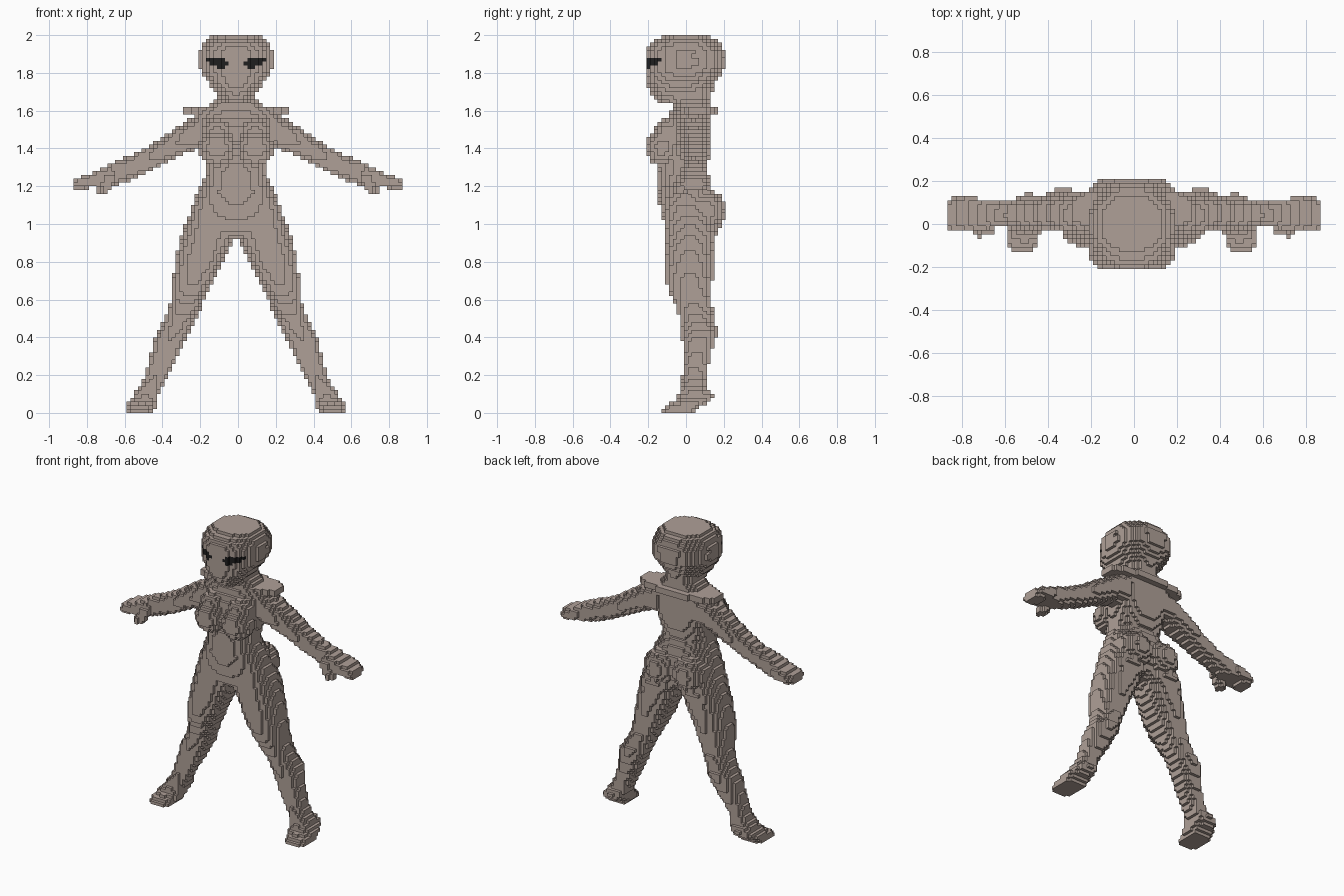
import bpy, bmesh, math
from mathutils import Vector

cube = bpy.data.objects.get("Cube")
if cube:
    bpy.data.objects.remove(cube, do_unlink=True)

S = 0.02        # edge of one block
CX = -0.01      # mirror plane of the body


def material(name, rgb):
    m = bpy.data.materials.new(name)
    m.diffuse_color = (*rgb, 1)
    m.use_nodes = True
    b = m.node_tree.nodes["Principled BSDF"]
    b.inputs["Base Color"].default_value = (*rgb, 1)
    b.inputs["Roughness"].default_value = 0.8
    return m


SKIN = material("taupe skin", (0.43, 0.352, 0.312))
BLACK = material("eye black", (0.013, 0.013, 0.013))

owner = {}      # block index -> part name


def centre(c):
    return Vector((c[0] * S, c[1] * S, (c[2] + 0.5) * S))


def fill(part, lo, hi, inside):
    """Claim every free block in the box whose centre passes the test."""
    rng = [range(math.floor(a / S) - 1, math.ceil(b / S) + 2) for a, b in zip(lo, hi)]
    for i in rng[0]:
        for j in rng[1]:
            for k in rng[2]:
                c = (i, j, k)
                if k >= 0 and c not in owner and inside(centre(c)):
                    owner[c] = part


def loft(part, axis, rows, n=2.2, side=1, cx=CX):
    """Superellipse sections; row = station, then min/max of both other axes."""
    rows = sorted(rows)
    others = [a for a in range(3) if a != axis]

    def inside(p):
        q = Vector(((p.x - cx) * side, p.y, p.z))
        t = q[axis]
        for a, b in zip(rows, rows[1:]):
            if a[0] <= t <= b[0]:
                f = (t - a[0]) / (b[0] - a[0])
                r = [u + (v - u) * f for u, v in zip(a, b)]
                total = 0
                for m, o in enumerate(others):
                    l, h = r[1 + 2 * m], r[2 + 2 * m]
                    total += abs((q[o] - (l + h) / 2) / ((h - l) / 2)) ** n
                return total <= 1
        return False

    fill(part, (-0.9, -0.24, rows[0][0] if axis == 2 else 1.1),
         (0.9, 0.24, rows[-1][0] if axis == 2 else 1.7), inside)


def upright(rows):
    """Turn (z, y front, y back, half width) into symmetric loft rows."""
    return [(z, -w, w, a, b) for z, a, b, w in rows]


def ball(part, pos, rad, side=1, cx=CX):
    pos = Vector((cx + side * pos[0], pos[1], pos[2]))
    fill(part, pos - Vector(rad), pos + Vector(rad),
         lambda p: sum(((p[a] - pos[a]) / rad[a]) ** 2 for a in range(3)) <= 1)


# Head: broad skull narrowing to a small chin
loft("head", 2, upright([
    (2.00, -.11, .12, .13), (1.97, -.17, .165, .165), (1.94, -.20, .195, .185),
    (1.91, -.213, .21, .192), (1.83, -.213, .208, .192), (1.78, -.213, .175, .17),
    (1.74, -.21, .15, .14), (1.70, -.19, .14, .115), (1.67, -.165, .14, .095),
    (1.64, -.14, .13, .07)]), 2.3)

# Torso: neck, chest, waist and hips
loft("torso", 2, upright([
    (1.70, -.08, .14, .105), (1.66, -.08, .14, .105), (1.63, -.08, .14, .15),
    (1.60, -.08, .14, .21), (1.55, -.11, .14, .215), (1.50, -.13, .14, .20),
    (1.40, -.13, .14, .18), (1.33, -.14, .12, .168), (1.27, -.15, .10, .158),
    (1.22, -.15, .12, .175), (1.17, -.15, .14, .205), (1.10, -.14, .15, .228),
    (1.05, -.13, .15, .245), (0.96, -.10, .13, .20), (0.93, -.05, .10, .06)]), 2.3)

# Thin ledge across the shoulders
loft("torso", 2, upright([(1.58, -.04, .165, .285), (1.612, -.04, .165, .285)]), 2.4)

leg = [  # z, inner x, outer x, front y, back y
    (1.12, .01, .225, -.12, .13), (.95, .0, .285, -.113, .165),
    (.90, .025, .302, -.112, .15), (.82, .06, .317, -.112, .145),
    (.70, .115, .337, -.105, .14), (.64, .145, .342, -.09, .14),
    (.57, .18, .352, -.06, .14), (.49, .215, .385, -.03, .15),
    (.44, .235, .415, -.022, .168), (.38, .265, .44, -.02, .155),
    (.30, .305, .455, -.02, .13), (.20, .36, .485, -.02, .105),
    (.13, .395, .52, -.025, .115)]
foot = [
    (.13, .395, .52, -.025, .115), (.10, .41, .54, -.035, .145),
    (.07, .42, .56, -.055, .135), (.04, .425, .58, -.095, .095),
    (.02, .43, .587, -.125, .06), (0, .43, .587, -.125, .05)]
arm = [  # x, front y, back y, bottom z, top z
    (.12, -.06, .13, 1.40, 1.61), (.20, -.06, .13, 1.405, 1.585),
    (.27, -.05, .13, 1.375, 1.545), (.38, -.03, .125, 1.325, 1.475),
    (.48, -.02, .115, 1.27, 1.41), (.59, -.01, .105, 1.225, 1.355),
    (.65, -.02, .11, 1.205, 1.33)]
hand = [
    (.65, -.02, .11, 1.205, 1.33), (.71, -.03, .115, 1.195, 1.30),
    (.78, -.035, .132, 1.19, 1.265), (.83, -.03, .132, 1.185, 1.25),
    (.875, -.025, .095, 1.18, 1.225)]

for side, name in ((1, "left"), (-1, "right")):
    ball("torso", (.10, -.125, 1.405), (.098, .09, .098), side)         # bust
    ball("torso", (.10, -.085, 1.48), (.085, .085, .08), side)          # upper chest
    ball("torso", (.105, .105, 1.07), (.115, .105, .115), side)         # buttock
    ball("head", (.185, .03, 1.86), (.022, .04, .03), side)             # ear
    loft(name + "_leg", 2, leg, 2.3, side)
    loft(name + "_foot", 2, foot, 3, side)
    loft(name + "_arm", 0, arm, 2.3, side, 0)
    loft(name + "_hand", 0, hand, 3, side, 0)
    for step in range(4):                                               # thumb
        f = step / 3
        ball(name + "_hand", (.68 + .04 * f, -.02 - .01 * f, 1.24 - .06 * f),
             (.033, .032, .03), side, 0)

STEPS = [Vector(d) for d in ((1, 0, 0), (-1, 0, 0), (0, 1, 0), (0, -1, 0), (0, 0, 1), (0, 0, -1))]


def open_sides(c):
    return [d for d in STEPS if tuple(int(a + b) for a, b in zip(c, d)) not in owner]


# Eyes: slanted ovals taken from the outer blocks of the face
for c in [c for c, part in owner.items() if part == "head"]:
    p = centre(c)
    u, v = abs(p.x - CX) - .10, p.z - 1.855
    u, v = u * .98 + v * .17, v * .98 - u * .17
    if p.y < -.13 and (u / .056) ** 2 + (v / .026) ** 2 <= 1 and open_sides(c):
        owner[c] = "left_eye" if p.x > CX else "right_eye"

# One mesh per part, made only of the exposed block faces
for part in sorted(set(owner.values())):
    bm = bmesh.new()
    verts = {}

    def corner(v):
        key = tuple(round(a * 2) for a in v)
        if key not in verts:
            verts[key] = bm.verts.new((v.x * S, v.y * S, (v.z + 0.5) * S))
        return verts[key]

    for c in (c for c, owned in owner.items() if owned == part):
        for d in open_sides(c):
            a = Vector((d.y, d.z, d.x)) / 2
            b = d.cross(a)
            mid = Vector(c) + d / 2
            bm.faces.new([corner(mid + s * a + t * b)
                          for s, t in ((-1, -1), (1, -1), (1, 1), (-1, 1))])
    mesh = bpy.data.meshes.new(part)
    bm.to_mesh(mesh)
    bm.free()
    mesh.materials.append(BLACK if part.endswith("eye") else SKIN)
    bpy.context.collection.objects.link(bpy.data.objects.new(part, mesh))
